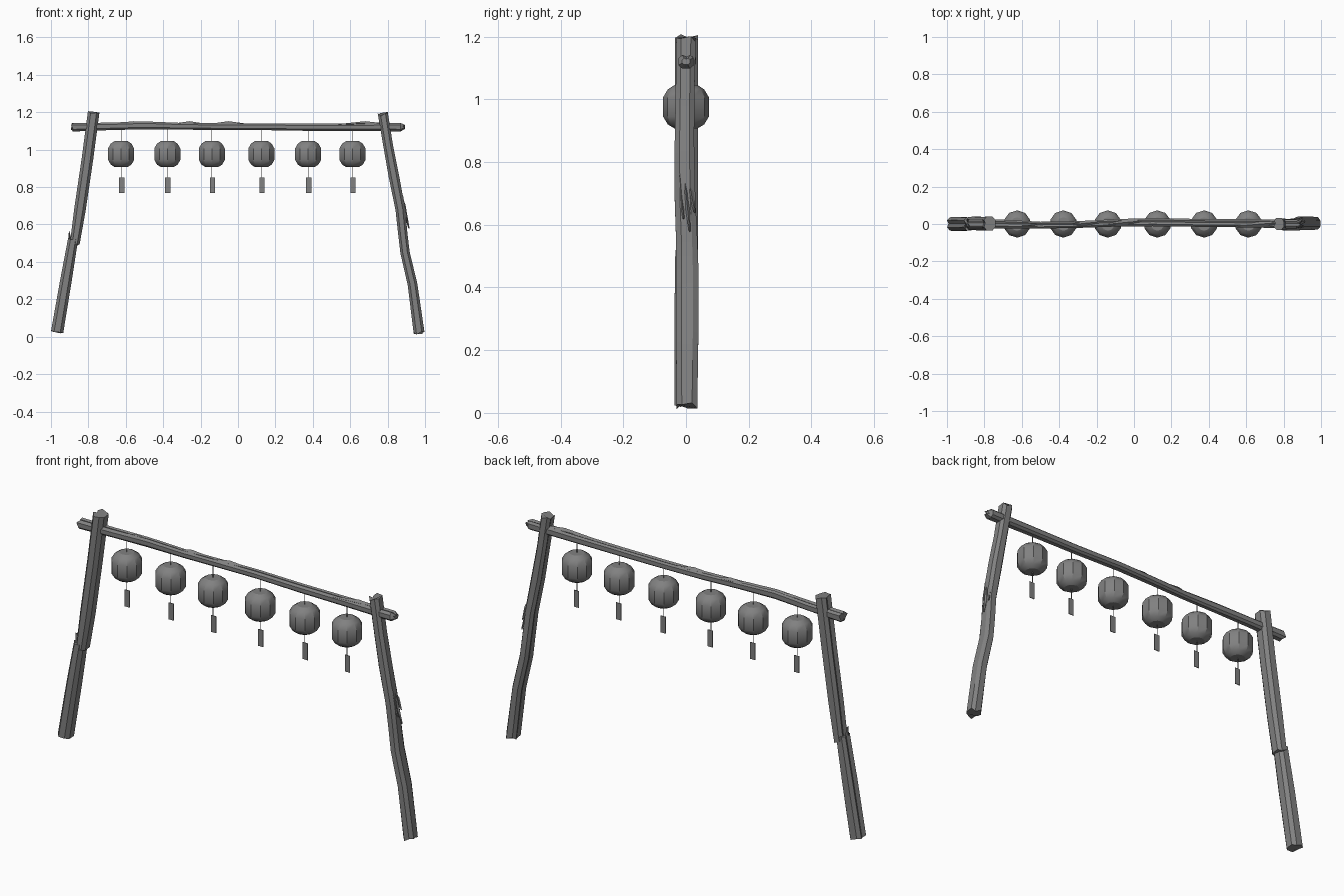
import bpy, bmesh, math
from mathutils import Vector

cube = bpy.data.objects.get("Cube")
if cube:
    bpy.data.objects.remove(cube, do_unlink=True)

wood = bpy.data.materials.new("weathered grey")
wood.use_nodes = True
grey = (0.22, 0.22, 0.22, 1)
wood.diffuse_color = grey
wood.node_tree.nodes["Principled BSDF"].inputs["Base Color"].default_value = grey


def finish(name, bm):
    bmesh.ops.recalc_face_normals(bm, faces=bm.faces)
    mesh = bpy.data.meshes.new(name)
    bm.to_mesh(mesh)
    bm.free()
    mesh.materials.append(wood)
    obj = bpy.data.objects.new(name, mesh)
    bpy.context.collection.objects.link(obj)
    bpy.ops.object.select_all(action='DESELECT')
    obj.select_set(True)
    bpy.context.view_layer.objects.active = obj
    bpy.ops.object.shade_smooth_by_angle(angle=math.radians(30))
    return obj


# Hewn log section: chamfered square with a shallow split on one side
HEWN = [(1, -.5), (1, .5), (.55, 1), (-.55, 1), (-1, .55), (-.75, .1), (-1, -.5), (-.5, -1), (.5, -1)]
SLIVER = [(1, 0), (0, 1), (-1, 0), (0, -1)]


def timber(name, stations, section=HEWN, jag=0.008):
    """Sweep a section along (x, y, z, half width, half depth) stations."""
    bm = bmesh.new()
    pts = [Vector(s[:3]) for s in stations]
    depth = Vector((0, 1, 0))
    rings = []
    for i, (p, s) in enumerate(zip(pts, stations)):
        t = (pts[min(i + 1, len(pts) - 1)] - pts[max(i - 1, 0)]).normalized()
        side = depth.cross(t).normalized()
        end = i in (0, len(pts) - 1)
        ring = []
        for k, (a, b) in enumerate(section):
            rough = t * jag * math.sin(k * 2.4) if end else Vector()
            ring.append(bm.verts.new(p + side * a * s[3] + depth * b * s[4] + rough))
        rings.append(ring)
    n = len(section)
    for a, b in zip(rings, rings[1:]):
        for k in range(n):
            bm.faces.new((a[k], a[(k + 1) % n], b[(k + 1) % n], b[k]))
    bm.faces.new(rings[0])
    bm.faces.new(rings[-1])
    return finish(name, bm)


# Right post: two lengths spliced near the middle
timber("right_post_lower", [(-.967, 0, .025, .033, .036), (-.92, 0, .3, .031, .037),
                            (-.882, 0, .52, .027, .034)], jag=.004)
timber("right_post_upper", [(-.873, .003, .495, .026, .035), (-.845, .003, .68, .031, .036),
                            (-.805, .002, .95, .031, .036), (-.772, .002, 1.198, .031, .037)], jag=.006)
timber("right_post_splinter", [(-.9, -.008, .42, .006, .012), (-.897, -.008, .5, .01, .02),
                               (-.903, -.006, .56, .003, .006)], SLIVER)

# Left post: crooked single length with split strips
timber("left_post", [(.968, .003, .022, .029, .033), (.933, .004, .28, .026, .036),
                     (.893, .004, .45, .025, .036), (.88, .002, .56, .025, .034),
                     (.868, -.003, .68, .026, .033), (.833, -.005, .86, .028, .031),
                     (.803, -.003, 1.02, .026, .03), (.775, 0, 1.19, .027, .031)], jag=.01)
for i, (y, low, high) in enumerate([(-.02, .62, .88), (.0, .58, .82), (.016, .64, .76)]):
    mid = (low + high) / 2
    timber(f"left_post_splinter_{i + 1}",
           [(1.065 - low * .26, y + .012, low, .003, .003),
            (1.07 - mid * .265, y, mid, .012, .009),
            (1.062 - high * .26, y - .012, high, .003, .003)], SLIVER, .002)

# Crossbeam with a gently wandering line
timber("crossbeam", [(-.885, .003, 1.12, .023, .025), (-.7, 0, 1.124, .02, .023),
                     (-.5, -.006, 1.13, .021, .018), (-.3, -.003, 1.125, .018, .018),
                     (-.1, .006, 1.123, .018, .02), (.1, .01, 1.123, .018, .022),
                     (.35, .006, 1.12, .019, .021), (.6, .004, 1.12, .02, .022),
                     (.87, 0, 1.12, .022, .024), (.888, 0, 1.121, .01, .012)])
for i, (x, length, y) in enumerate([(-.56, .28, -.006), (-.26, .2, .004), (-.05, .22, .008), (.68, .28, 0)]):
    timber(f"beam_splinter_{i + 1}",
           [(x - length / 2, y - .012, 1.134, .003, .004), (x, y, 1.141, .011, .014),
            (x + length / 2, y + .01, 1.134, .003, .004)], SLIVER, .002)

# Lanterns: ten-sided shell, cord and paper tag
SHELL = [(.036, .907), (.058, .92), (.073, .945), (.073, 1.007), (.058, 1.032), (.036, 1.046)]


def box(name, x, z0, z1, wide, thick):
    bm = bmesh.new()
    bmesh.ops.create_cube(bm, size=1)
    for v in bm.verts:
        v.co = (x + v.co.x * wide, v.co.y * thick, (z0 + z1) / 2 + v.co.z * (z1 - z0))
    finish(name, bm)


def lantern(number, x):
    bm = bmesh.new()
    rings = []
    for r, z in SHELL:
        angles = [math.tau * (k + .5) / 10 for k in range(10)]
        rings.append([bm.verts.new((x + r * math.cos(a), r * math.sin(a), z)) for a in angles])
    for a, b in zip(rings, rings[1:]):
        for k in range(10):
            j = (k + 1) % 10
            bm.faces.new((a[k], a[j], b[j], b[k]))
    bm.faces.new(rings[0])
    bm.faces.new(rings[-1])
    finish(f"lantern_{number}", bm)
    box(f"lantern_cord_{number}", x, .85, 1.12, .003, .003)
    box(f"lantern_tag_{number}", x + .003, .767, .852, .028, .003)


for number, x in enumerate([-.625, -.378, -.14, .125, .375, .612], 1):
    lantern(number, x)
